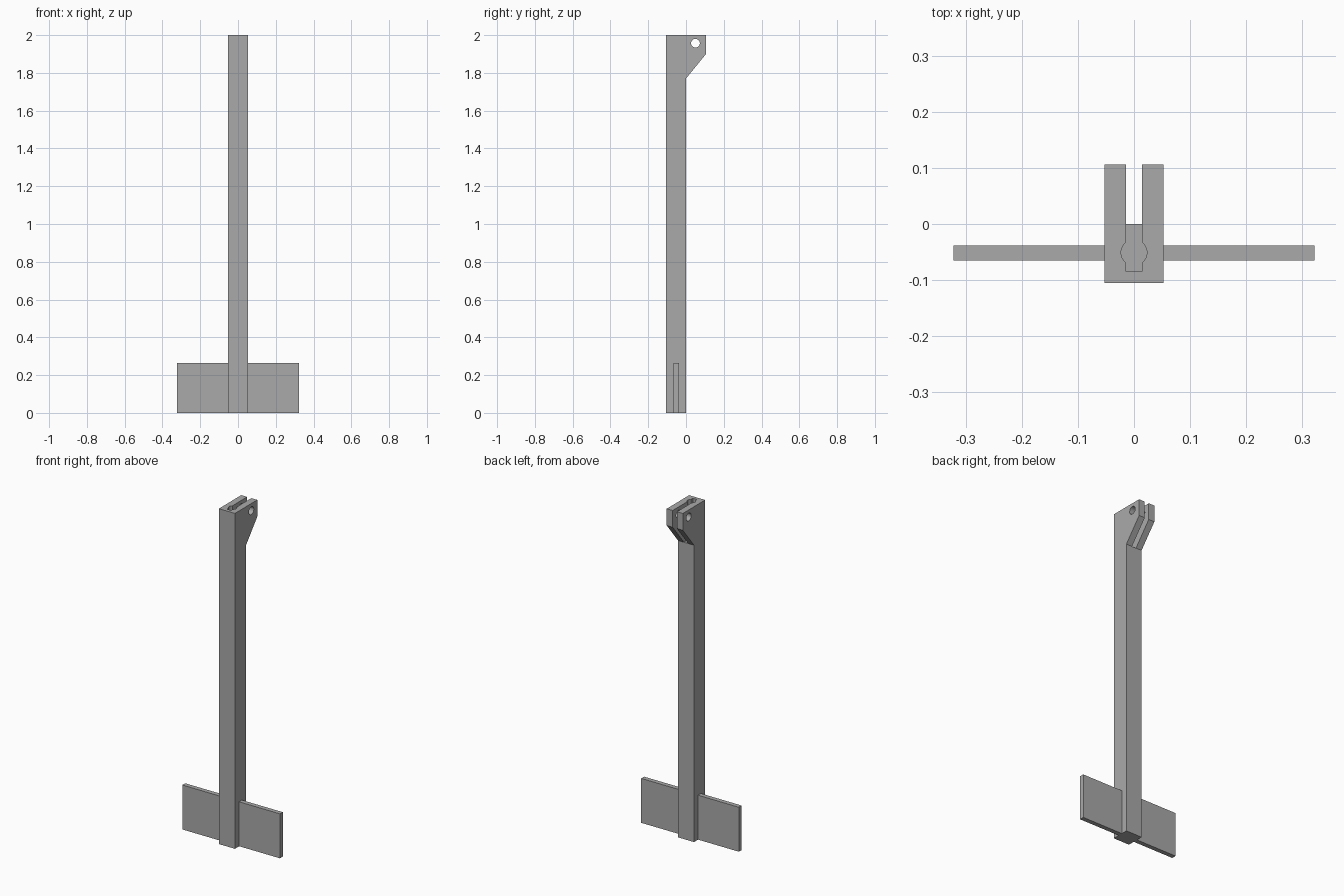
import bpy, bmesh
from mathutils import Vector

cube = bpy.data.objects.get("Cube")
if cube:
    bpy.data.objects.remove(cube, do_unlink=True)

grey = bpy.data.materials.new("plain grey")
grey.use_nodes = True
COLOUR = (0.4, 0.4, 0.4, 1)
grey.diffuse_color = COLOUR
grey.node_tree.nodes["Principled BSDF"].inputs["Base Color"].default_value = COLOUR


def prism(name, points, offset):
    """Extrude a flat outline along the offset."""
    bm = bmesh.new()
    face = bm.faces.new([bm.verts.new(p) for p in points])
    new = bmesh.ops.extrude_face_region(bm, geom=[face])["geom"]
    verts = [v for v in new if isinstance(v, bmesh.types.BMVert)]
    bmesh.ops.translate(bm, verts=verts, vec=Vector(offset))
    bmesh.ops.recalc_face_normals(bm, faces=bm.faces)
    mesh = bpy.data.meshes.new(name)
    bm.to_mesh(mesh)
    bm.free()
    mesh.materials.append(grey)
    obj = bpy.data.objects.new(name, mesh)
    bpy.context.collection.objects.link(obj)
    return obj


def box(name, x0, x1, y0, y1, z0, z1):
    return prism(name, [(x0, y0, z0), (x1, y0, z0), (x1, y1, z0), (x0, y1, z0)],
                 (0, 0, z1 - z0))


def cylinder(name, radius, depth, location, rotation=(0, 0, 0)):
    bpy.ops.mesh.primitive_cylinder_add(vertices=48, radius=radius, depth=depth,
                                        location=location, rotation=rotation)
    obj = bpy.context.object
    obj.name = name
    obj.data.materials.append(grey)
    return obj


HALF, FRONT, LUG, FLOOR = 0.053, -0.105, 0.106, 1.77

# Post with the sloped head sticking out at the back
profile = [(FRONT, 0), (0, 0), (0, FLOOR), (LUG, 1.9), (LUG, 2), (FRONT, 2)]
post = prism("post", [(-HALF, y, z) for y, z in profile], (2 * HALF, 0, 0))

# Slot that splits the head, its round bore, and the pin hole across the lugs
cutters = [
    box("slot_cutter", -0.014, 0.014, -0.085, 0.2, FLOOR, 2.1),
    cylinder("bore_cutter", 0.023, 0.4, (0, -0.051, FLOOR + 0.2)),
    cylinder("pin_hole_cutter", 0.023, 0.3, (0, 0.05, 1.957), (0, 1.5708, 0)),
]
for cutter in cutters:
    cut = post.modifiers.new(cutter.name, "BOOLEAN")
    cut.operation = "DIFFERENCE"
    cut.solver = "EXACT"
    cut.object = cutter
    bpy.context.view_layer.objects.active = post
    bpy.ops.object.modifier_apply(modifier=cut.name)
    bpy.data.objects.remove(cutter, do_unlink=True)

# Flat plates at the foot
for name, side in (("left_plate", 1), ("right_plate", -1)):
    x0, x1 = sorted((side * HALF, side * 0.322))
    box(name, x0, x1, -0.065, -0.038, 0, 0.265)

# Smooth the bores, keep the edges sharp
bpy.ops.object.select_all(action="DESELECT")
post.select_set(True)
bpy.context.view_layer.objects.active = post
bpy.ops.object.shade_smooth_by_angle(angle=0.5)
